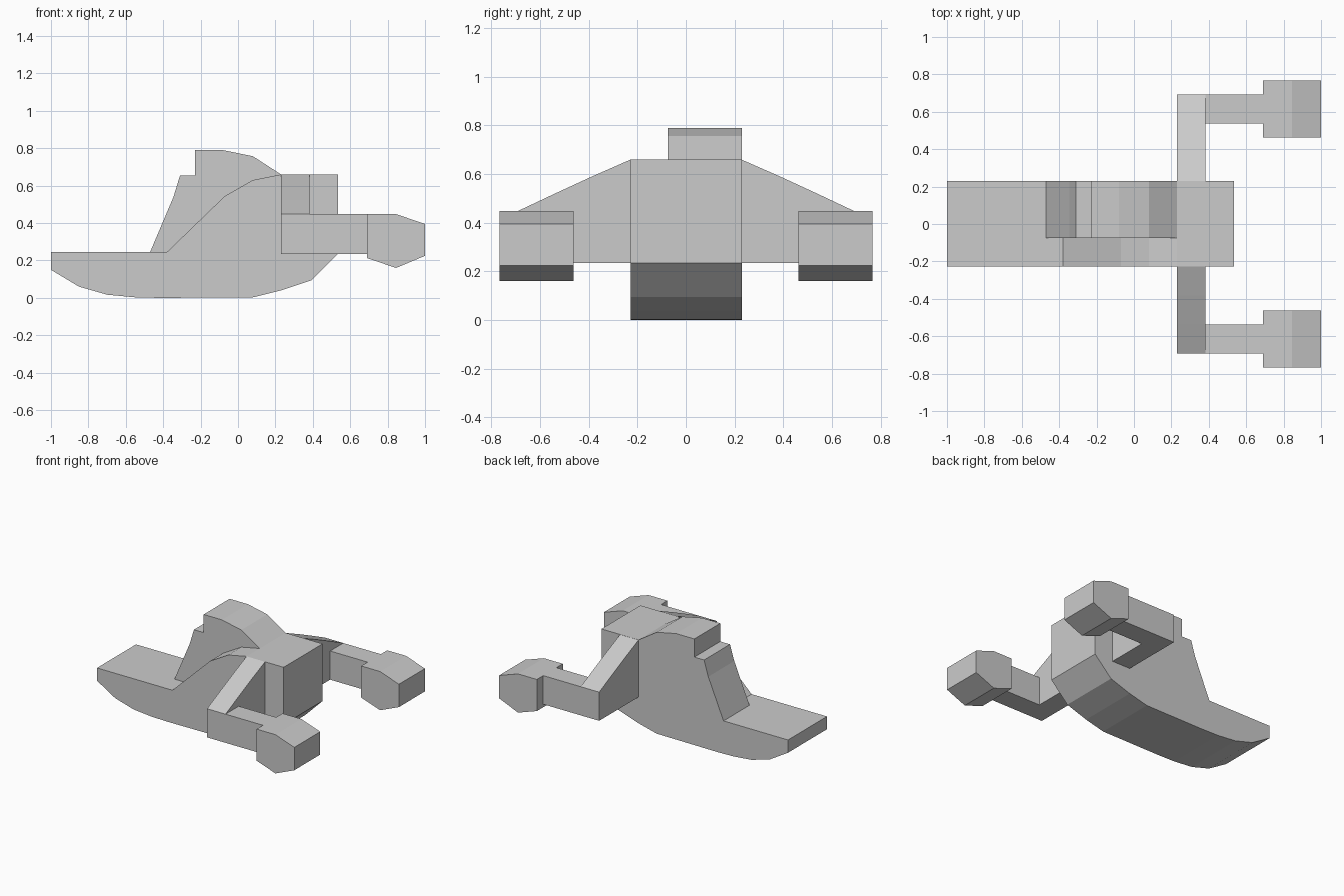
import bpy, bmesh

if "Cube" in bpy.data.objects:
    bpy.data.objects.remove(bpy.data.objects["Cube"])


def extrude(name, points, axis, lo, hi):
    """Extrude a closed profile along y (points are x,z) or x (points are y,z)."""
    def place(p, d):
        return (p[0], d, p[1]) if axis == 'y' else (d, p[0], p[1])
    bm = bmesh.new()
    a = [bm.verts.new(place(p, lo)) for p in points]
    b = [bm.verts.new(place(p, hi)) for p in points]
    bm.faces.new(a)
    bm.faces.new(b[::-1])
    n = len(points)
    for i in range(n):
        j = (i + 1) % n
        bm.faces.new((a[i], b[i], b[j], a[j]))
    bmesh.ops.recalc_face_normals(bm, faces=bm.faces)
    mesh = bpy.data.meshes.new(name)
    bm.to_mesh(mesh)
    bm.free()
    obj = bpy.data.objects.new(name, mesh)
    bpy.context.collection.objects.link(obj)
    return obj


# Curve where the raised cowl meets the hull
seam = [(0.23, 0.66), (0.08, 0.63), (-0.07, 0.545), (-0.38, 0.245)]

# Main hull with rounded belly
extrude("hull", [(-1, 0.245), (-1, 0.15), (-0.85, 0.06), (-0.7, 0.017),
                 (-0.55, 0.003), (-0.42, 0), (0.08, 0.003), (0.23, 0.04),
                 (0.395, 0.095), (0.535, 0.235), (0.535, 0.66)] + seam,
        'y', -0.228, 0.23)

# Raised cowl on the back part of the hull
extrude("cowl", seam + [(-0.47, 0.245), (-0.345, 0.54), (-0.31, 0.655),
                        (-0.23, 0.655), (-0.23, 0.79), (-0.08, 0.79),
                        (0.08, 0.757)],
        'y', -0.075, 0.23)

for side, s in (("right", -1), ("left", 1)):
    # Sloped arm reaching out from the hull
    arm = [(0.228, 0.235), (0.228, 0.66), (0.383, 0.592), (0.537, 0.521),
           (0.692, 0.448), (0.692, 0.235)]
    extrude(side + "_arm", [(s * y, z) for y, z in arm], 'x', 0.23, 0.382)
    # Rod running forward from the arm
    rod = [(0.382, 0.235), (0.69, 0.235), (0.69, 0.448), (0.382, 0.448)]
    extrude(side + "_rod", rod, 'y', *sorted((s * 0.537, s * 0.692)))
    # Faceted pod on the end of the rod
    pod = [(0.69, 0.448), (0.845, 0.448), (1, 0.395), (1, 0.225),
           (0.845, 0.16), (0.69, 0.213)]
    extrude(side + "_pod", pod, 'y', *sorted((s * 0.462, s * 0.767)))
